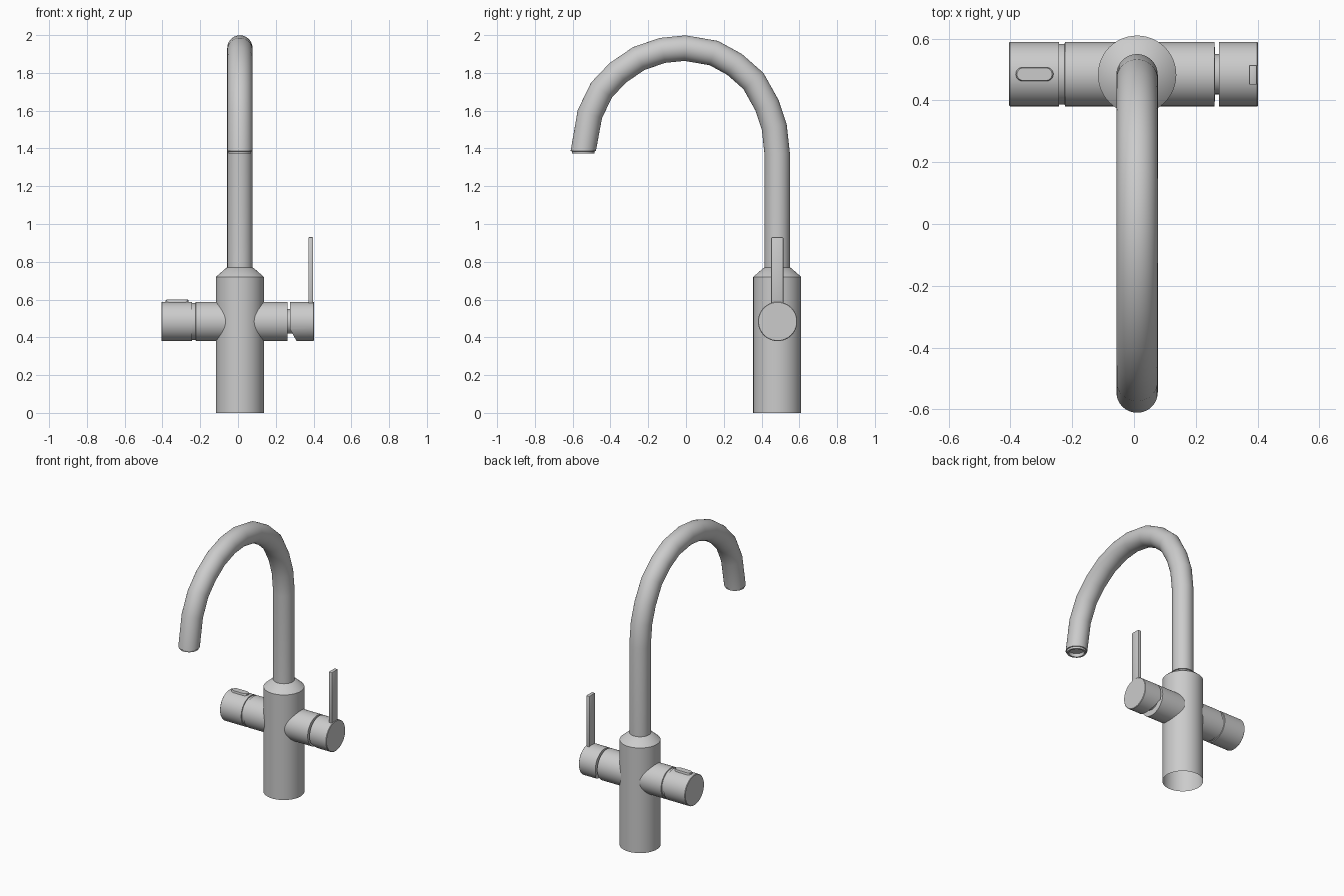
import bpy, bmesh, math
from mathutils import Vector

if "Cube" in bpy.data.objects:
    bpy.data.objects.remove(bpy.data.objects["Cube"])

CX, CY, CZ = 0.01, 0.483, 0.484   # column axis (x, y) and valve height
SEG = 48


def finish(bm, name, angle=35):
    bmesh.ops.recalc_face_normals(bm, faces=bm.faces)
    me = bpy.data.meshes.new(name)
    bm.to_mesh(me)
    bm.free()
    ob = bpy.data.objects.new(name, me)
    bpy.context.collection.objects.link(ob)
    bpy.ops.object.select_all(action='DESELECT')
    ob.select_set(True)
    bpy.context.view_layer.objects.active = ob
    bpy.ops.object.shade_smooth_by_angle(angle=math.radians(angle))
    return ob


def skin(rings, cap_start=False, cap_end=False):
    """Bridge elliptical rings given as (centre, u, v)."""
    bm = bmesh.new()
    loops = []
    for c, u, v in rings:
        loops.append([bm.verts.new(c + u * math.cos(a) + v * math.sin(a))
                      for a in (2 * math.pi * i / SEG for i in range(SEG))])
    for a, b in zip(loops, loops[1:]):
        for i in range(SEG):
            j = (i + 1) % SEG
            bm.faces.new((a[i], a[j], b[j], b[i]))
    if cap_start:
        bm.faces.new(loops[0])
    if cap_end:
        bm.faces.new(loops[-1])
    return bm


X, Y, Z = Vector((1, 0, 0)), Vector((0, 1, 0)), Vector((0, 0, 1))


def upright(profile):
    return [(Vector((CX, CY, z)), X * r, Y * r) for r, z in profile]


def sideways(profile):
    return [(Vector((x, CY + 0.002, CZ)), Y * r, Z * r) for r, x in profile]


# Column, open underneath, with a tapered shoulder
finish(skin(upright([(0.127, 0), (0.127, 0.72), (0.072, 0.768), (0.06, 0.77)])), "column")

# Swan-neck spout: centre line in the YZ plane
path = [(CY, 0.765), (CY, 1.37), (0.467, 1.515), (0.428, 1.63), (0.357, 1.757),
        (0.257, 1.845), (0.147, 1.905), (-0.005, 1.931), (-0.125, 1.919),
        (-0.25, 1.876), (-0.36, 1.801), (-0.447, 1.71), (-0.509, 1.582), (-0.544, 1.386)]
pts = [Vector((CX, y, z)) for y, z in path]
R = 0.067
rings = []
for i, p in enumerate(pts):
    if i in (0, len(pts) - 1):
        n, k = Y if i == 0 else -Y, 1
    else:
        d0 = (p - pts[i - 1]).normalized()
        d1 = (pts[i + 1] - p).normalized()
        t = (d0 + d1).normalized()
        n, k = t.cross(X), 1 / t.dot(d0)
        if n.dot(Y) * t.z < 0:
            n = -n
    rings.append((p, X * R, n * R * k))
# Outlet lip and recessed aerator
for r, z in [(0.061, 1.385), (0.059, 1.373), (0.048, 1.373), (0.046, 1.395)]:
    rings.append((Vector((CX, pts[-1].y, z)), X * r, -Y * r))
finish(skin(rings, cap_end=True), "spout", 40)

# Valve arms
finish(skin(sideways([(0.104, -0.05), (0.104, -0.223), (0.098, -0.225),
                      (0.098, -0.245)])), "left_arm")
finish(skin(sideways([(0.104, 0.07), (0.104, 0.261), (0.065, 0.262),
                      (0.065, 0.30)])), "right_arm")

# Temperature knob
finish(skin(sideways([(0.095, -0.242), (0.104, -0.243), (0.104, -0.402),
                      (0.101, -0.405)]), True, True), "left_knob")

# Lever knob with its lower inner edge cut at a slant
bm = skin(sideways([(0.104, 0.275), (0.104, 0.399), (0.101, 0.402)]), True, True)
cut = bmesh.ops.bisect_plane(bm, geom=bm.verts[:] + bm.edges[:] + bm.faces[:],
                             plane_co=(0.275, 0, 0.445), plane_no=(-0.065, 0, -0.035),
                             clear_outer=True)
edges = [e for e in cut["geom_cut"] if isinstance(e, bmesh.types.BMEdge)]
bmesh.ops.holes_fill(bm, edges=edges, sides=0)
finish(bm, "right_knob")

# Lever blade
bm = bmesh.new()
bmesh.ops.create_cube(bm, size=1)
for v in bm.verts:
    v.co = Vector((0.385 + v.co.x * 0.025, CY + v.co.y * 0.064, 0.745 + v.co.z * 0.37))
bmesh.ops.bevel(bm, geom=bm.edges[:], offset=0.004, segments=2, profile=0.5, affect='EDGES')
finish(bm, "lever")

# Stadium-shaped button on top of the temperature knob
bm = bmesh.new()
outline = []
for side in (1, -1):
    for i in range(13):
        a = side * math.pi / 2 - math.pi / 2 + math.pi * (i / 12 - 0.5) + math.pi / 2 * (1 - side)
        a = math.pi * (i / 12 - 0.5) + (0 if side == 1 else math.pi)
        outline.append((-0.322 + side * 0.039 + 0.022 * math.cos(a), CY + 0.002 + 0.022 * math.sin(a)))
levels = [(1, 0.57), (1, 0.595), (0.93, 0.599)]
loops = [[bm.verts.new((-0.322 + (x + 0.322) * s, CY + (y - CY) * s, z)) for x, y in outline]
         for s, z in levels]
for a, b in zip(loops, loops[1:]):
    for i in range(len(a)):
        j = (i + 1) % len(a)
        bm.faces.new((a[i], a[j], b[j], b[i]))
bm.faces.new(loops[0])
bm.faces.new(loops[-1])
finish(bm, "button")
